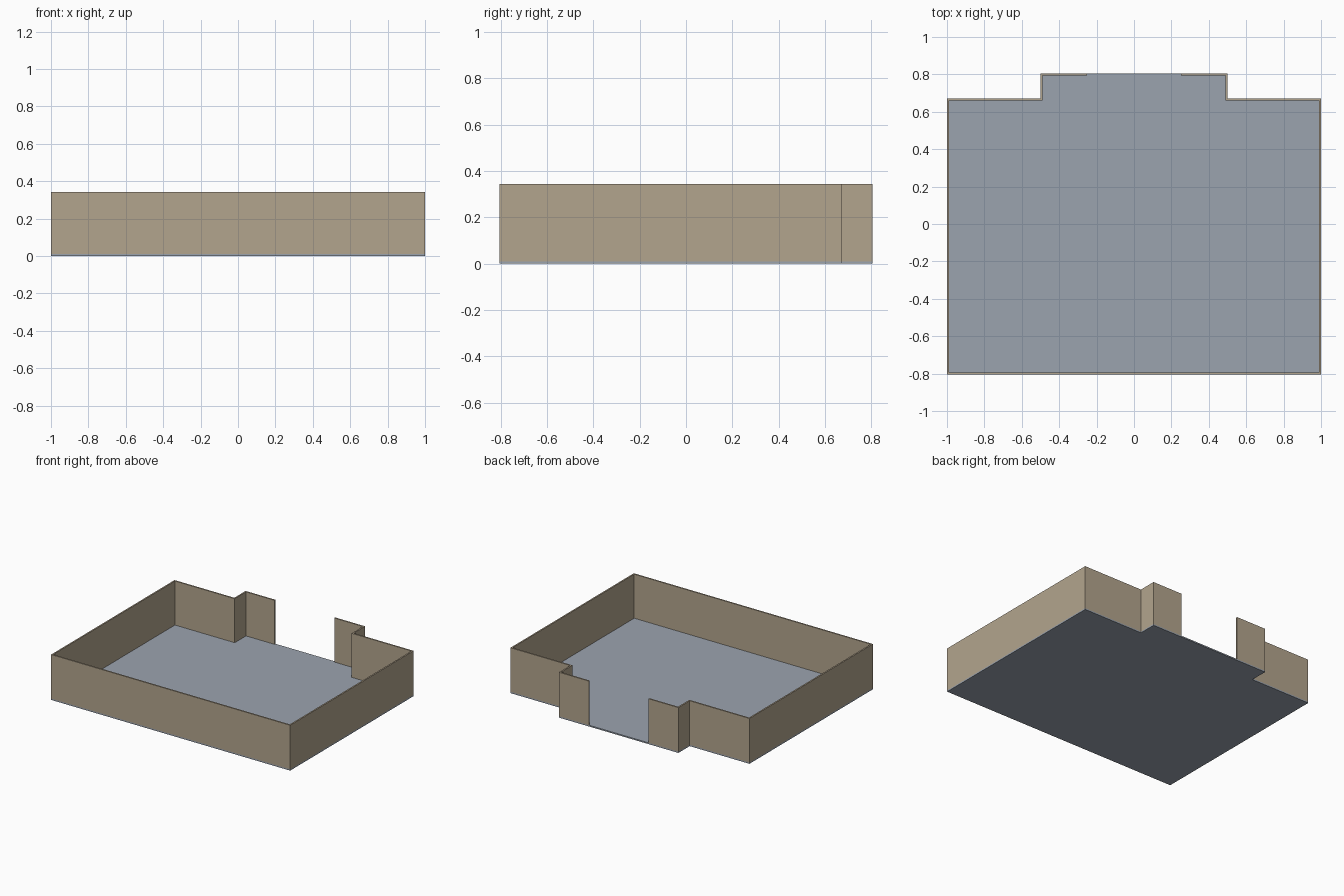
import bpy, bmesh

if "Cube" in bpy.data.objects:
    bpy.data.objects.remove(bpy.data.objects["Cube"])

T, FLOOR_H, TOP = 0.011, 0.01, 0.343   # wall thickness, slab height, wall top


def mirrored(right):
    """Right half of a path, front to back -> full path left end to right end."""
    left = [(-x, y) for x, y in reversed(right)]
    return left + right


def extruded(name, faces2d, z0, z1, color):
    bm = bmesh.new()
    for pts in faces2d:
        bm.faces.new([bm.verts.new((x, y, z0)) for x, y in pts])
    bmesh.ops.remove_doubles(bm, verts=bm.verts[:], dist=1e-5)
    geo = bmesh.ops.extrude_face_region(bm, geom=bm.faces[:], use_keep_orig=True)
    top = [v for v in geo["geom"] if isinstance(v, bmesh.types.BMVert)]
    bmesh.ops.translate(bm, verts=top, vec=(0, 0, z1 - z0))
    bmesh.ops.recalc_face_normals(bm, faces=bm.faces[:])
    mesh = bpy.data.meshes.new(name)
    bm.to_mesh(mesh)
    bm.free()
    mat = bpy.data.materials.new(name + "_color")
    mat.diffuse_color = color
    mat.use_nodes = True
    mat.node_tree.nodes["Principled BSDF"].inputs["Base Color"].default_value = mat.diffuse_color
    mesh.materials.append(mat)
    obj = bpy.data.objects.new(name, mesh)
    bpy.context.collection.objects.link(obj)
    return obj


# Right half of the room outline, ending at the doorway edge
outer_half = [(1, -0.805), (1, 0.67), (0.5, 0.67), (0.5, 0.805), (0.25, 0.805)]
inner_half = [(1 - T, -0.805 + T), (1 - T, 0.67 - T), (0.5 - T, 0.67 - T),
              (0.5 - T, 0.805 - T), (0.25, 0.805 - T)]
outer, inner = mirrored(outer_half), mirrored(inner_half)

# Floor slab under the walls and through the doorway
extruded("floor", [outer], 0, FLOOR_H, (0.33, 0.37, 0.43, 1))

# Continuous wall around the room, open at the back doorway
strip = [(outer[i], outer[i + 1], inner[i + 1], inner[i])
         for i in range(len(outer) - 1)]
extruded("walls", strip, FLOOR_H, TOP, (0.45, 0.375, 0.27, 1))
